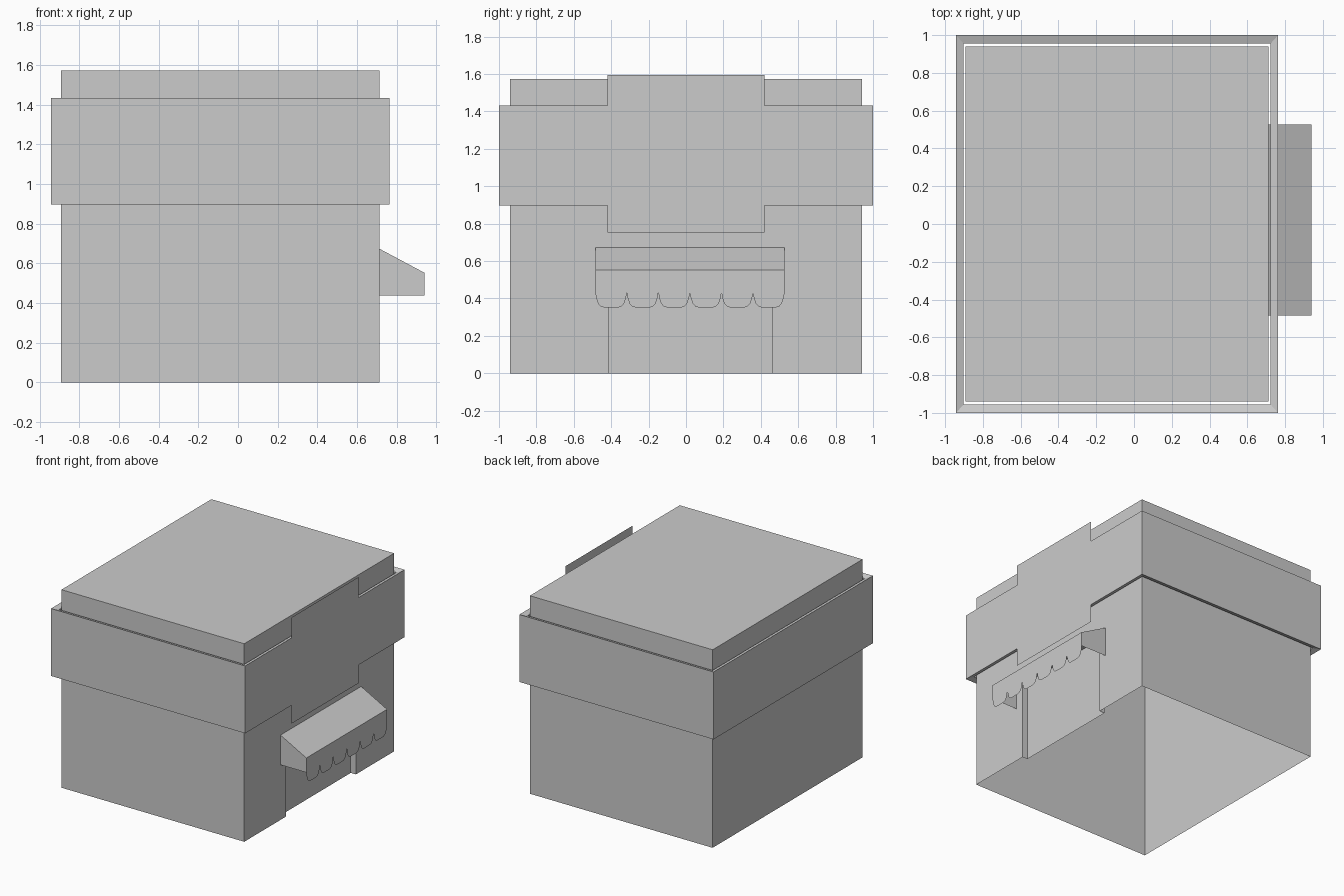
import bpy, bmesh

if "Cube" in bpy.data.objects:
    bpy.data.objects.remove(bpy.data.objects["Cube"])


def mesh_object(name, faces):
    """Build an object from faces given as lists of points."""
    bm = bmesh.new()
    for pts in faces:
        bm.faces.new([bm.verts.new(p) for p in pts])
    bmesh.ops.remove_doubles(bm, verts=bm.verts, dist=1e-4)
    bmesh.ops.recalc_face_normals(bm, faces=bm.faces)
    me = bpy.data.meshes.new(name)
    bm.to_mesh(me)
    bm.free()
    ob = bpy.data.objects.new(name, me)
    bpy.context.collection.objects.link(ob)
    return ob


def box(name, x0, x1, y0, y1, z0, z1):
    bpy.ops.mesh.primitive_cube_add(size=1)
    ob = bpy.context.object
    ob.name = name
    for v in ob.data.vertices:
        v.co = (x1 if v.co.x > 0 else x0,
                y1 if v.co.y > 0 else y0,
                z1 if v.co.z > 0 else z0)
    return ob


def cut(target, cutter):
    mod = target.modifiers.new("cut", 'BOOLEAN')
    mod.operation = 'DIFFERENCE'
    mod.solver = 'EXACT'
    mod.object = cutter
    bpy.context.view_layer.objects.active = target
    bpy.ops.object.modifier_apply(modifier=mod.name)
    bpy.data.objects.remove(cutter, do_unlink=True)


# Building body with a shallow doorway recess
body = box("building_body", -0.892, 0.713, -0.94, 0.94, 0, 1.572)
cut(body, box("doorway_cutter", 0.668, 0.9, -0.415, 0.46, -0.2, 0.645))

# The shell is open underneath
bm = bmesh.new()
bm.from_mesh(body.data)
bottom = [f for f in bm.faces if all(abs(v.co.z) < 1e-4 for v in f.verts)]
bmesh.ops.delete(bm, geom=bottom, context='FACES')
bm.to_mesh(body.data)
bm.free()


# Hollow fascia band just clear of the walls, its lips tilting inwards
def loop(x0, x1, y, z):
    return [(x0, -y, z), (x1, -y, z), (x1, y, z), (x0, y, z)]


loops = [loop(-0.942, 0.763, 1, 0.897), loop(-0.942, 0.763, 1, 1.432),
         loop(-0.902, 0.723, 0.955, 1.417), loop(-0.902, 0.723, 0.955, 0.912)]
mesh_object("fascia_band", [
    [loops[i][k], loops[i][k - 1], loops[i - 1][k - 1], loops[i - 1][k]]
    for i in range(4) for k in range(4)])

# Flat sign panel: thin tabs above and below the band, flush with its face
sx, sy = 0.763, 0.42
mesh_object("sign_panel", [
    [(sx, -sy, z0), (sx, sy, z0), (sx, sy, z1), (sx, -sy, z1)]
    for z0, z1 in ((0.752, 0.897), (1.432, 1.595))])

# Awning: sloped top, two side panels, scalloped front, open underneath
xw, xf = 0.713, 0.94
y0, y1 = -0.485, 0.527
z_wall, z_front, z_side = 0.673, 0.552, 0.437
scallop = [(0, 0.432), (0.03, 0.402), (0.09, 0.372), (0.17, 0.358), (0.27, 0.352),
           (0.73, 0.352), (0.83, 0.358), (0.91, 0.372), (0.97, 0.402)]
pitch = (y1 - y0) / 6
front = [(xf, y0 + (i + u) * pitch, z) for i in range(6) for u, z in scallop]
front += [(xf, y1, 0.432), (xf, y1, z_front), (xf, y0, z_front)]
sides = [[(xw, y, z_wall), (xf, y, z_front), (xf, y, z_side), (xw, y, z_side)]
         for y in (y0, y1)]
slope = [(xw, y0, z_wall), (xf, y0, z_front), (xf, y1, z_front), (xw, y1, z_wall)]
mesh_object("awning", [slope, front] + sides)
